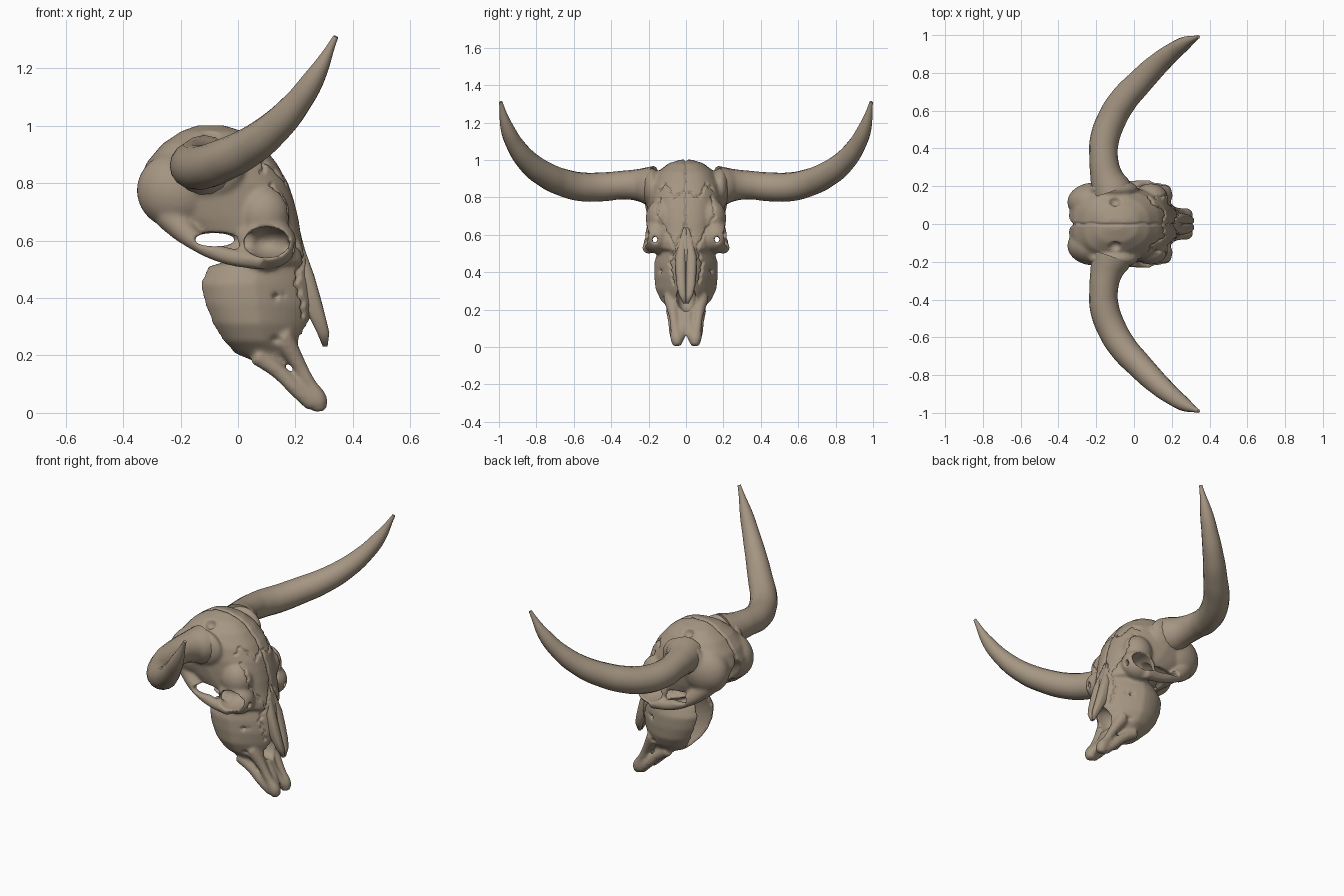
import bpy, bmesh, math
from mathutils import Matrix, Vector
from mathutils.geometry import intersect_point_line

if "Cube" in bpy.data.objects:
    bpy.data.objects.remove(bpy.data.objects["Cube"], do_unlink=True)

SIDES = (1, -1)
bone = bpy.data.materials.new("aged_bone")
bone.diffuse_color = (0.38, 0.305, 0.225, 1)
bone.use_nodes = True
shader = bone.node_tree.nodes["Principled BSDF"]
shader.inputs["Base Color"].default_value = bone.diffuse_color
shader.inputs["Roughness"].default_value = 0.8


def link(name, mesh):
    ob = bpy.data.objects.new(name, mesh)
    bpy.context.collection.objects.link(ob)
    return ob


def finish(ob):
    ob.data.materials.clear()
    ob.data.materials.append(bone)
    ob.data.shade_smooth()


def tube_mesh(points, side):
    """Tapered tube through (x, y, z, radius) points."""
    cu = bpy.data.curves.new("path", "CURVE")
    cu.dimensions = "3D"
    cu.bevel_depth = 1
    cu.bevel_resolution = 6
    cu.use_fill_caps = True
    cu.resolution_u = 8
    sp = cu.splines.new("BEZIER")
    sp.radius_interpolation = "CARDINAL"
    sp.bezier_points.add(len(points) - 1)
    for bp, (x, y, z, r) in zip(sp.bezier_points, points):
        bp.co = (x, y * side, z)
        bp.radius = r
        bp.handle_left_type = bp.handle_right_type = "AUTO"
    ob = link("path", cu)
    bpy.context.view_layer.update()
    me = bpy.data.meshes.new_from_object(ob.evaluated_get(bpy.context.evaluated_depsgraph_get()))
    bpy.data.objects.remove(ob)
    bpy.data.curves.remove(cu)
    return me


def blob(bm, centre, radii, both=True):
    for s in SIDES if both else (1,):
        m = Matrix.Translation((centre[0], centre[1] * s, centre[2])) @ Matrix.Diagonal((*radii, 1))
        bmesh.ops.create_uvsphere(bm, u_segments=32, v_segments=20, radius=1, matrix=m)


def loft(bm, rings, power, taper=0, shift=0, n=40):
    """Closed loft of level superellipse slices: (z, back x, front x, half width)."""
    loops = []
    for z, x0, x1, w in rings:
        loop = []
        for i in range(n):
            a = math.tau * i / n
            c, s = math.cos(a), math.sin(a)
            px = math.copysign(abs(c) ** (2 / power), c)
            py = math.copysign(abs(s) ** (2 / power), s) + shift
            loop.append(bm.verts.new(((x0 + x1) / 2 + px * (x1 - x0) / 2,
                                      py * w * (1 - taper * max(0, px)), z)))
        loops.append(loop)
    for a, b in zip(loops, loops[1:]):
        for i in range(n):
            j = (i + 1) % n
            bm.faces.new((a[i], b[i], b[j], a[j]))
    bm.faces.new(loops[0])
    bm.faces.new(loops[-1][::-1])
    bmesh.ops.recalc_face_normals(bm, faces=bm.faces)


def to_object(bm, name):
    me = bpy.data.meshes.new(name)
    bm.to_mesh(me)
    bm.free()
    return link(name, me)


# Solid masses of the skull
bm = bmesh.new()
cranium = [(1.002, -.14, -.05, .03), (.98, -.20, .02, .10), (.936, -.265, .08, .155),
           (.87, -.32, .135, .195), (.80, -.347, .175, .21), (.74, -.33, .195, .205),
           (.68, -.28, .21, .195), (.62, -.20, .22, .18), (.56, -.08, .235, .16),
           (.52, 0, .24, .14)]
muzzle = [(.60, .02, .225, .14), (.53, -.04, .245, .155), (.51, -.115, .25, .152),
          (.45, -.145, .26, .17), (.38, -.135, .267, .17), (.31, -.105, .252, .163),
          (.25, -.064, .235, .135), (.21, -.015, .225, .095), (.17, .08, .21, .07)]
loft(bm, cranium, 2.8, .2)
loft(bm, muzzle, 2.3, .4)
blob(bm, (-.11, .185, .85), (.132, .05, .108))    # horn collars
blob(bm, (-.21, .115, .775), (.143, .105, .135))  # rear lobes
blob(bm, (.10, .155, .59), (.105, .083, .09))     # eye socket walls
blob(bm, (.09, .135, .69), (.09, .08, .10))       # brows
struts = [
    [(.09, .2, .53, .034), (-.05, .198, .55, .03), (-.15, .185, .60, .035), (-.24, .14, .69, .055)],
    [(.15, .085, .27, .04), (.205, .068, .18, .028), (.25, .06, .1, .024),
     (.278, .05, .045, .034), (.285, .045, .006, .024)],
    [(.06, .08, .2, .03), (.14, .07, .145, .028), (.205, .064, .08, .027), (.26, .05, .03, .028)],
    [(.20, .016, .22, .015), (.24, .015, .13, .015), (.28, .03, .045, .024)],
]
for path in struts:                               # cheek arches and snout bars
    for s in SIDES:
        me = tube_mesh(path, s)
        bm.from_mesh(me)
        bpy.data.meshes.remove(me)
rough = to_object(bm, "skull_mass")

# Hollows and openings
bm = bmesh.new()
blob(bm, (.10, .21, .594), (.08, .115, .054))             # eye sockets
blob(bm, (-.04, .145, .602), (.13, .03, .04))             # temple hollows
blob(bm, (-.083, 0, .603), (.075, .6, .024), False)       # opening behind the eyes
blob(bm, (0, .165, .575), (.6, .013, .02))                # gap inside the eye rim
blob(bm, (-.09, 0, .37), (.13, .08, .19), False)          # palate
blob(bm, (.21, 0, .265), (.085, .05, .075), False)        # nose
blob(bm, (-.37, 0, .69), (.12, .06, .13), False)          # rear hollow
blob(bm, (-.36, 0, .86), (.045, .018, .10), False)        # cleft between rear lobes
blob(bm, (.135, .15, .255), (.03, .05, .017))             # cheek openings
blob(bm, (-.10, .12, .965), (.032, .028, .03))            # crown pits
for dx, dz in ((0, 0), (.035, .015), (-.03, -.005), (.05, -.01)):
    blob(bm, (.16 + dx, .15, .41 + dz), (.012, .045, .014))
cutter = to_object(bm, "hollows")
cutter.hide_render = True


def remesh(ob, size):
    mod = ob.modifiers.new("Remesh", "REMESH")
    mod.mode = "VOXEL"
    mod.voxel_size = size


remesh(cutter, .007)
remesh(rough, .008)
cut = rough.modifiers.new("Hollows", "BOOLEAN")
cut.operation = "DIFFERENCE"
cut.solver = "EXACT"
cut.object = cutter
remesh(rough, .007)
soft = rough.modifiers.new("Soften", "SMOOTH")
soft.factor, soft.iterations = .5, 11
bpy.context.view_layer.update()
deps = bpy.context.evaluated_depsgraph_get()
skull = link("skull", bpy.data.meshes.new_from_object(rough.evaluated_get(deps)))
for helper in (rough, cutter):
    bpy.data.objects.remove(helper)

# Sutures: wavy grooves pressed into the face
lines = [[(0, .84), (.07, .80), (.11, .875), (.17, .82)],
         [(.14, .80), (.155, .70), (.11, .63), (.06, .53), (.09, .45), (.07, .34)],
         [(0, .66), (.06, .53)]]
segments = [(Vector((*a, 0)), Vector((*b, 0))) for ln in lines for a, b in zip(ln, ln[1:])]
WIDTH, DEPTH = .008, .013
moves = []
for v in skull.data.vertices:
    x, y, z = v.co
    n = v.normal
    d = 1
    if z > .6 and (n.x > .1 or n.z > .2):
        d = abs(y + .003 * math.sin(z * 90))
    if n.x > .5 and z > .3 and x > .03:
        p = Vector((abs(y) + .003 * math.sin(z * 150), z + .005 * math.sin(y * 170), 0))
        for a, b in segments:
            q, t = intersect_point_line(p, a, b)
            q = a.lerp(b, min(1, max(0, t)))
            d = min(d, (p - q).length)
    if d < WIDTH:
        moves.append((v.index, n * (-DEPTH * (1 - d / WIDTH))))
for i, offset in moves:
    skull.data.vertices[i].co += offset
finish(skull)

# Nasal bones: a flat pair meeting on the middle line
nasal = [(.64, .17, .210, .008), (.56, .18, .236, .02), (.48, .19, .265, .029),
         (.40, .21, .288, .028), (.33, .25, .306, .025), (.28, .275, .318, .019),
         (.232, .295, .312, .007)]
horn = [(-.12, .18, .86, .108), (-.145, .25, .866, .087), (-.16, .34, .866, .076),
        (-.157, .44, .857, .077), (-.115, .56, .857, .077), (-.053, .66, .88, .074),
        (.025, .745, .918, .069), (.112, .833, .98, .061), (.2, .908, 1.072, .049),
        (.274, .959, 1.18, .034), (.341, .991, 1.311, .009)]
for side, word in zip(SIDES, ("far", "near")):
    bm = bmesh.new()
    loft(bm, nasal, 2.6, shift=side)
    finish(to_object(bm, f"nasal_bone_{word}"))
    finish(link(f"horn_{word}", tube_mesh(horn, side)))
